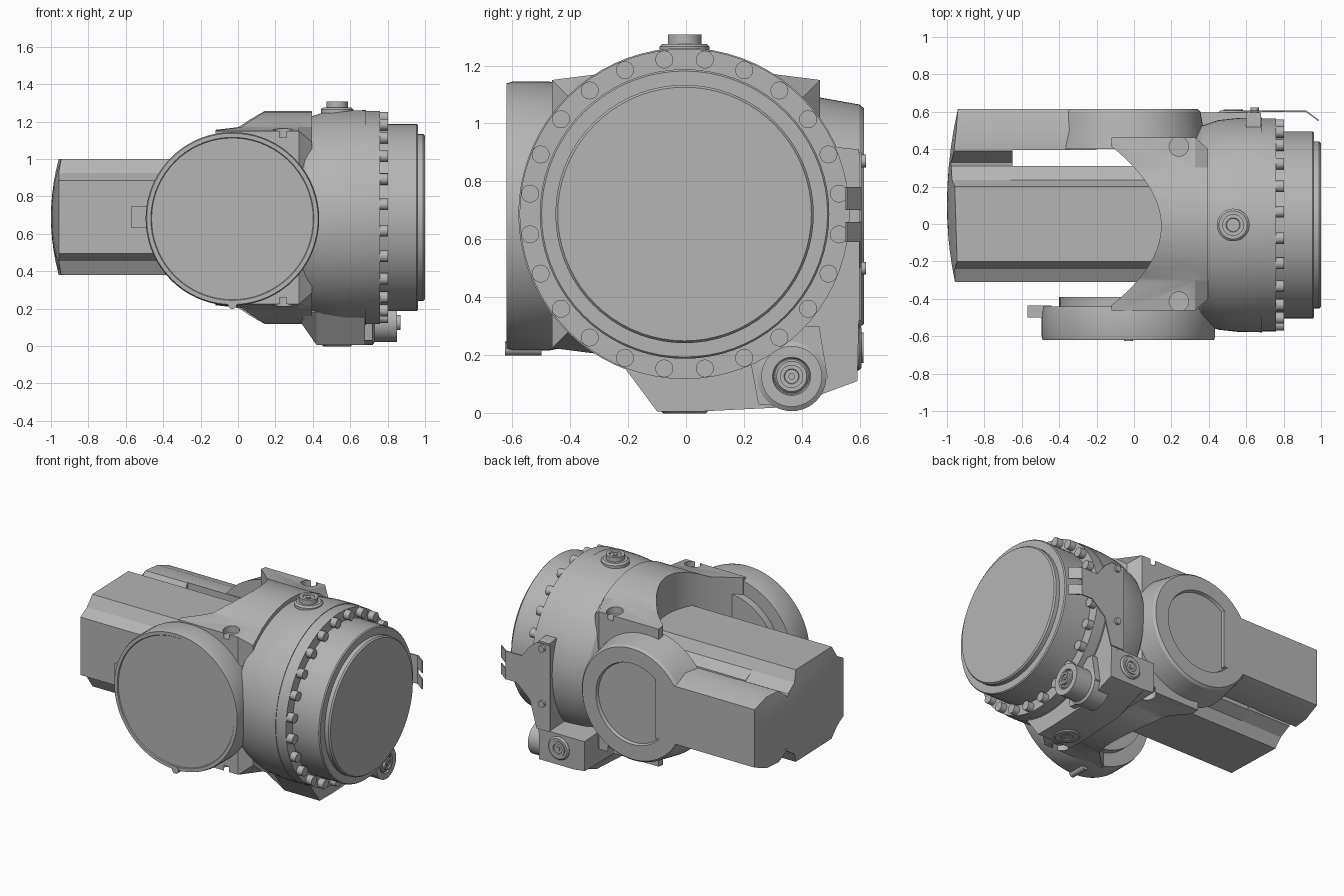
import bpy, bmesh
from math import sin, cos, pi, radians

old = bpy.data.objects.get("Cube")
if old:
    bpy.data.objects.remove(old, do_unlink=True)

grey = bpy.data.materials.new("cast_grey")
grey.use_nodes = True
grey.diffuse_color = (0.46, 0.46, 0.46, 1)
grey.node_tree.nodes["Principled BSDF"].inputs["Base Color"].default_value = (0.46, 0.46, 0.46, 1)

MID = 0.687  # height of the main axis


def place(axis, along, a, b):
    """Point from a position along an axis and the other two coordinates in order."""
    return {"X": (along, a, b), "Y": (a, along, b), "Z": (a, b, along)}[axis]


def loft(name, rings):
    """Skin a list of equal-length rings and cap both ends."""
    bm = bmesh.new()
    rows = [[bm.verts.new(p) for p in ring] for ring in rings]
    n = len(rows[0])
    for lower, upper in zip(rows, rows[1:]):
        for i in range(n):
            j = (i + 1) % n
            bm.faces.new((lower[i], lower[j], upper[j], upper[i]))
    bm.faces.new(rows[0])
    bm.faces.new(rows[-1])
    bmesh.ops.recalc_face_normals(bm, faces=bm.faces)
    mesh = bpy.data.meshes.new(name)
    bm.to_mesh(mesh)
    bm.free()
    mesh.materials.append(grey)
    ob = bpy.data.objects.new(name, mesh)
    bpy.context.collection.objects.link(ob)
    return ob


def prism(name, axis, start, end, points):
    return loft(name, [[place(axis, s, a, b) for a, b in points] for s in (start, end)])


def lathe(name, axis, centre, profile, sides=72):
    ca, cb = centre
    turn = [2 * pi * i / sides for i in range(sides)]
    return loft(name, [[place(axis, s, ca + r * cos(t), cb + r * sin(t)) for t in turn]
                       for s, r in profile])


def rect(a0, a1, b0, b1):
    return [(a0, b0), (a1, b0), (a1, b1), (a0, b1)]


def cut(ob, cutter):
    mod = ob.modifiers.new("cut", "BOOLEAN")
    mod.operation = "DIFFERENCE"
    mod.solver = "EXACT"
    mod.object = cutter
    bpy.context.view_layer.objects.active = ob
    bpy.ops.object.modifier_apply(modifier=mod.name)
    bpy.data.objects.remove(cutter, do_unlink=True)


# Main round housing, output flange and face
lathe("housing", "X", (-0.005, MID),
      [(0.31, 0.47), (0.36, 0.53), (0.45, 0.56), (0.56, 0.572), (0.685, 0.574),
       (0.685, 0.57), (0.76, 0.57)])
lathe("output_flange", "X", (-0.005, MID),
      [(0.75, 0.5), (0.955, 0.5), (0.962, 0.494), (0.962, 0.446), (0.99, 0.446), (1.0, 0.438)])

# Ring of flange bolts
for i in range(24):
    t = radians(7.5 + 15 * i)
    lathe(f"flange_bolt_{i + 1}", "X", (-0.005 + 0.538 * cos(t), MID + 0.538 * sin(t)),
          [(0.75, 0.031), (0.802, 0.031)], 16)


# Fork with squared cheeks that blend into the round housing
def fork_ring(x, corner):
    top = [radians(58 + 8 * i) for i in range(9)]
    arc = [(0.57 * cos(t), 0.57 * sin(t)) for t in top]
    half = [(corner, corner)] + arc + [(-corner, corner)]
    full = half + [(-y, -z) for y, z in half]
    return [(x, y, MID + z) for y, z in full]


fork = loft("fork", [fork_ring(-0.12, 0.463), fork_ring(0.325, 0.463), fork_ring(0.395, 0.403)])
arch = [(0.145 - 0.26 * (y / 0.42) ** 2, y - 0.01) for y in [-0.44 + 0.04 * i for i in range(23)]]
cut(fork, prism("arch_cutter", "Z", -0.2, 1.6, [(-0.6, -0.45)] + arch + [(-0.6, 0.43)]))
for side in (-1, 1):
    for low, high in ((1.115, 1.4), (0.0, 0.26)):
        cut(fork, lathe("pocket_cutter", "Z", (0.24, side * 0.415), [(low, 0.052), (high, 0.052)], 24))

# Front pivot cover with its lug and stop block
lathe("front_cover", "Y", (-0.03, 0.68),
      [(-0.39, 0.37), (-0.44, 0.37), (-0.44, 0.458), (-0.47, 0.464), (-0.6, 0.464),
       (-0.62, 0.458), (-0.62, 0.436), (-0.614, 0.432)])
prism("stop_block", "Y", -0.5, -0.435, rect(-0.57, -0.44, 0.63, 0.75))
lathe("cover_lug", "Y", (-0.03, 0.222), [(-0.625, 0.024), (-0.5, 0.024)], 16)

# Back pivot hub with a shallow round recess
lathe("back_hub", "Y", (-0.03, 0.68),
      [(0.4, 0.42), (0.46, 0.41), (0.6, 0.385), (0.615, 0.372), (0.615, 0.272), (0.595, 0.265)])


# Forearm: ribbed main beam, side beam, and a domed end joining them
def mirrored(upper):
    return upper + [(y, 2 * 0.69 - z) for y, z in reversed(upper)]


beam = mirrored([(-0.31, 0.885), (-0.24, 0.925), (-0.2, 1.0), (0.2, 1.0), (0.235, 0.93), (0.31, 0.89)])
prism("arm_beam", "X", -0.66, 0.16, beam)
side_beam = mirrored([(0.395, 0.93), (0.5, 0.93), (0.615, 0.885)])
prism("arm_side_beam", "X", -0.66, -0.2, side_beam)

end = mirrored([(-0.31, 0.885), (-0.24, 0.925), (-0.2, 1.0), (0.2, 1.0), (0.235, 0.93),
                (0.31, 0.885), (0.33, 0.84), (0.39, 0.93), (0.5, 0.93), (0.615, 0.885)])


def dome_ring(scale):
    ring = []
    for y, z in end:
        y, z = 0.1 + (y - 0.1) * scale, 0.69 + (z - 0.69) * scale
        ring.append((-1 + 0.04 * ((z - 0.69) / 0.31) ** 2 + 0.04 * ((y - 0.1) / 0.5) ** 2, y, z))
    return ring


loft("arm_end", [[(-0.65, y, z) for y, z in end]] + [dome_ring(s) for s in (1, 0.8, 0.6, 0.4, 0.2, 0.05)])

# Lower foot with a sloped front edge
foot = [(-0.23, 0.18), (-0.1, 0.005), (0.05, 0.005), (0.35, 0.02), (0.592, 0.11),
        (0.597, 0.32), (0.4, 0.33), (0.0, 0.35)]
loft("foot", [[(0.34, y, max(z, 0.12)) for y, z in foot],
              [(0.42, y, z) for y, z in foot], [(0.68, y, z) for y, z in foot]])
prism("boss_web", "X", 0.6, 0.72, [(0.25, 0.03), (0.37, 0.02), (0.49, 0.12), (0.46, 0.3), (0.2, 0.3)])
lathe("foot_boss", "X", (0.365, 0.126),
      [(0.6, 0.12), (0.72, 0.12), (0.73, 0.105), (0.85, 0.105), (0.85, 0.066), (0.84, 0.062)], 40)


# Screw plugs: stepped collar, head and a six-sided socket
def plug(name, axis, centre, base, out, tall, wide):
    lathe(name, axis, centre,
          [(base - 0.03 * out, wide * 1.5), (base, wide * 1.5), (base + 0.01 * out, wide * 1.3),
           (base + 0.01 * out, wide), (base + tall * out, wide),
           (base + tall * out, wide * 0.65), (base + (tall - 0.008) * out, wide * 0.6)], 36)
    lathe(name + "_socket", axis, centre,
          [(base, wide * 0.3), (base + (tall - 0.002) * out, wide * 0.3)], 6)


plug("top_plug", "Z", (0.53, -0.005), 1.265, 1, 0.042, 0.058)
plug("bottom_plug", "Z", (0.53, -0.005), 0.008, -1, 0.008, 0.056)
plug("side_plug", "Y", (0.53, 0.225), 0.597, 1, 0.016, 0.052)
plug("boss_plug", "X", (0.365, 0.126), 0.838, 1, 0.03, 0.04)

# Sensor bracket: mounting strip, thin plate, bent forked tip and screws
prism("bracket_strip", "X", 0.6, 0.68, [(0.42, 0.31), (0.597, 0.31), (0.597, 0.91), (0.5, 0.92), (0.42, 0.9)])
prism("bracket_plate", "Y", 0.598, 0.606,
      [(0.59, 0.32), (0.69, 0.32), (0.74, 0.5), (0.84, 0.59), (0.92, 0.59), (0.92, 0.78),
       (0.8, 0.78), (0.74, 0.86), (0.69, 0.9), (0.59, 0.9)])
for name, low, high in (("lower_tip", 0.59, 0.66), ("upper_tip", 0.7, 0.78)):
    prism(name, "Z", low, high, [(0.9, 0.598), (0.92, 0.598), (0.985, 0.55), (0.99, 0.556), (0.922, 0.606), (0.9, 0.606)])
for i, z in enumerate((0.5, 0.87)):
    lathe(f"bracket_screw_{i + 1}", "Y", (0.645, z), [(0.59, 0.022), (0.622, 0.022)], 16)

# Smooth the round surfaces and keep the edges crisp
bpy.ops.object.select_all(action="DESELECT")
for ob in bpy.context.scene.objects:
    if ob.type == "MESH":
        ob.select_set(True)
        bpy.context.view_layer.objects.active = ob
bpy.ops.object.shade_smooth_by_angle(angle=radians(28))
